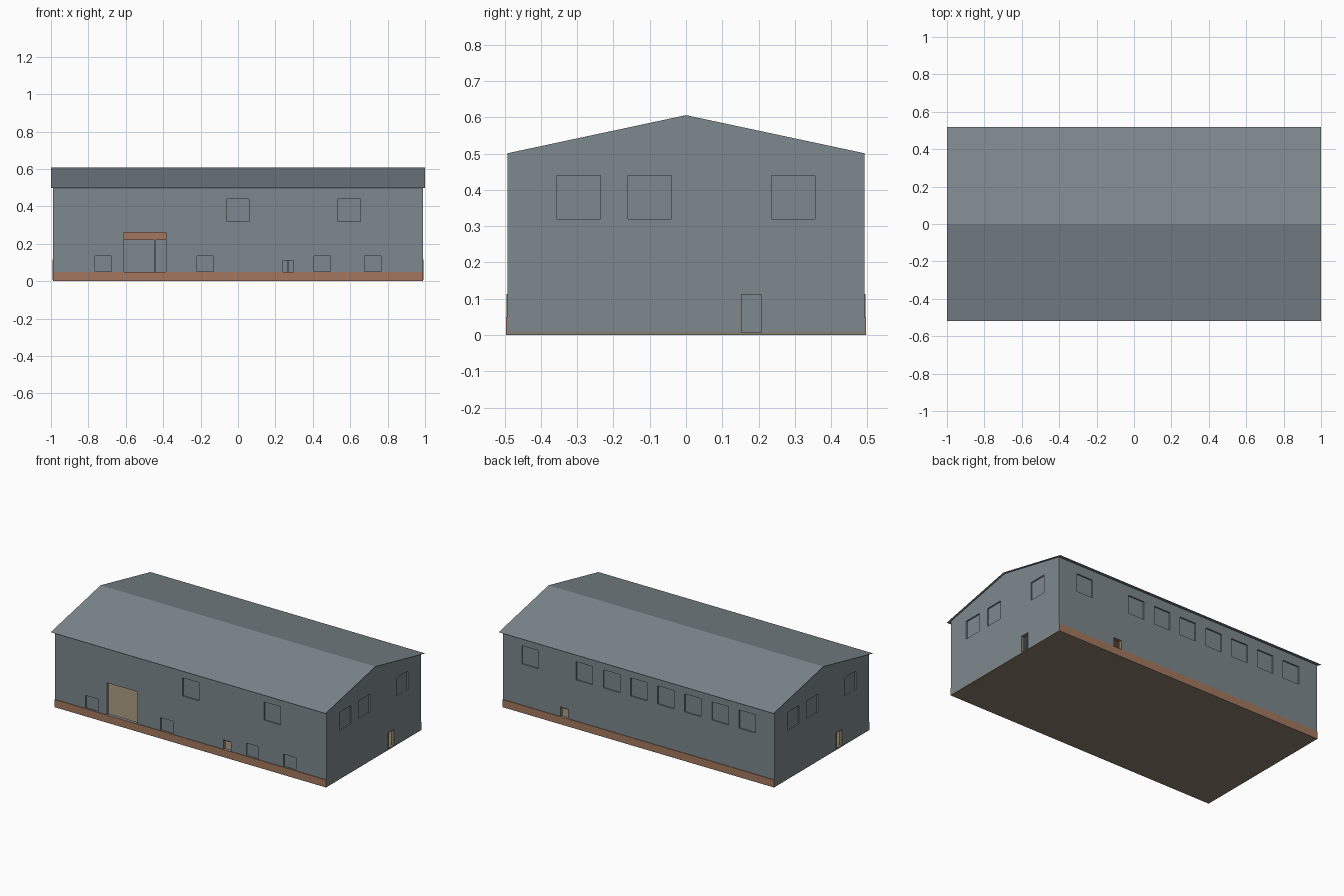
import bpy
import bmesh
from mathutils import Matrix, Vector

cube = bpy.data.objects.get("Cube")
if cube:
    bpy.data.objects.remove(cube, do_unlink=True)


def material(name, rgb):
    mat = bpy.data.materials.new(name)
    mat.use_nodes = True
    mat.diffuse_color = (*rgb, 1)
    mat.node_tree.nodes["Principled BSDF"].inputs["Base Color"].default_value = (*rgb, 1)
    return mat


GREY = material("slate grey", (0.205, 0.246, 0.27))
BRICK = material("brick brown", (0.37, 0.185, 0.113))
TAN = material("sand tan", (0.254, 0.209, 0.144))


def finish(name, bm, mat):
    bmesh.ops.recalc_face_normals(bm, faces=bm.faces)
    mesh = bpy.data.meshes.new(name)
    bm.to_mesh(mesh)
    bm.free()
    mesh.materials.append(mat)
    obj = bpy.data.objects.new(name, mesh)
    bpy.context.collection.objects.link(obj)
    return obj


def add_box(bm, x, y, z):
    """Box between (low, high) pairs on each axis."""
    size = [hi - lo for lo, hi in (x, y, z)]
    mid = [(hi + lo) / 2 for lo, hi in (x, y, z)]
    bmesh.ops.create_cube(bm, size=1, matrix=Matrix.Translation(mid) @ Matrix.Diagonal((*size, 1)))


def box(name, x, y, z, mat):
    bm = bmesh.new()
    add_box(bm, x, y, z)
    return finish(name, bm, mat)


def add_gable(bm, half_x, half_y, floor, eave, ridge):
    """Gabled prism running along x."""
    outline = [(-half_y, floor), (half_y, floor), (half_y, eave), (0, ridge), (-half_y, eave)]
    face = bm.faces.new([bm.verts.new((-half_x, y, z)) for y, z in outline])
    new = bmesh.ops.extrude_face_region(bm, geom=[face])["geom"]
    verts = [v for v in new if isinstance(v, bmesh.types.BMVert)]
    bmesh.ops.translate(bm, verts=verts, vec=Vector((2 * half_x, 0, 0)))


WX, WY = 0.988, 0.492
THICK, RECESS, SLAB = 0.018, 0.009, 0.007


def add_on_wall(bm, side, span, z, inner, outer):
    """Box on a wall, reaching from inner to outer relative to its surface."""
    axis, sign = side
    half = WX if axis == "x" else WY
    depth = tuple(sorted((sign * (half + inner), sign * (half + outer))))
    if axis == "x":
        add_box(bm, depth, span, z)
    else:
        add_box(bm, span, depth, z)


FRONT, BACK, LEFT, RIGHT = ("y", -1), ("y", 1), ("x", 1), ("x", -1)
HIGH, LOW = (0.32, 0.44), (0.052, 0.135)


def centred(c, width):
    return (c - width / 2, c + width / 2)


# Window positions per wall
windows = [(BACK, centred(c, 0.12), HIGH)
           for c in (0.79, 0.395, 0.197, 0, -0.197, -0.395, -0.592, -0.79)]
windows += [(FRONT, centred(c, 0.12), HIGH) for c in (0, 0.595)]
windows += [(FRONT, centred(c, 0.09), LOW) for c in (-0.72, -0.175, 0.45, 0.72)]
for c in (-0.295, -0.1, 0.295):
    windows += [(LEFT, centred(c, 0.12), HIGH), (RIGHT, centred(-c, 0.12), HIGH)]

# Door openings per wall
small_doors = [
    (FRONT, centred(0.268, 0.062), (0.05, 0.113)),
    (BACK, centred(0.54, 0.062), (0.05, 0.113)),
    (LEFT, centred(0.18, 0.06), (SLAB, 0.115)),
    (RIGHT, centred(-0.18, 0.06), (SLAB, 0.115)),
]
big_door = (FRONT, (-0.61, -0.385), (0.05, 0.26))

# Hollow wall shell
bm = bmesh.new()
add_gable(bm, WX, WY, SLAB, 0.501, 0.606)
walls = finish("walls", bm, GREY)

bm = bmesh.new()
add_gable(bm, WX - THICK, WY - THICK, -0.1, 0.485, 0.587)
for side, span, z in windows:
    add_on_wall(bm, side, span, z, -RECESS, 0.05)
recess_cutter = finish("recess_cutter", bm, GREY)

bm = bmesh.new()
for side, span, z in small_doors + [big_door]:
    add_on_wall(bm, side, span, z, -0.05, 0.05)
door_cutter = finish("door_cutter", bm, GREY)

bpy.context.view_layer.objects.active = walls
for cutter in (recess_cutter, door_cutter):
    cutter.hide_render = True
    mod = walls.modifiers.new("cut", "BOOLEAN")
    mod.object = cutter
    mod.operation = "DIFFERENCE"
    mod.solver = "EXACT"
    bpy.ops.object.modifier_apply(modifier=mod.name)
    bpy.data.objects.remove(cutter, do_unlink=True)

# Thin sheet roof with a small overhang
bm = bmesh.new()
rows = [[bm.verts.new((x, y, z)) for x in (-1, 1)]
        for y, z in ((-0.518, 0.498), (0, 0.609), (0.518, 0.498))]
for a, b in zip(rows, rows[1:]):
    bm.faces.new((a[0], a[1], b[1], b[0]))
finish("roof", bm, GREY)

# Floor slab
box("floor", (-WX, WX), (-WY, WY), (0, SLAB), TAN)

# Brick plinths on the long sides
for name, side in (("front_plinth", FRONT), ("back_plinth", BACK)):
    bm = bmesh.new()
    add_on_wall(bm, side, (-WX, WX), (0, 0.05), 0, 0.004)
    finish(name, bm, BRICK)

# Slim frames around the small doors
for name, (side, (a, b), (lo, hi)) in zip(("front", "back", "left", "right"), small_doors):
    bm = bmesh.new()
    t = 0.003
    for span, z in (((a, a + t), (lo, hi)), ((b - t, b), (lo, hi)), ((a + t, b - t), (hi - t, hi))):
        add_on_wall(bm, side, span, z, -THICK, 0.003)
    finish(name + "_door_frame", bm, TAN)

# Interior loft and the partitions below it
box("loft_floor", (-0.97, 0.97), (0.1, 0.47), (0.22, 0.265), BRICK)
for name, x in (("west_partition", -0.445), ("east_partition", 0.268)):
    box(name, centred(x, 0.006), (0.1, 0.47), (SLAB, 0.22), GREY)
